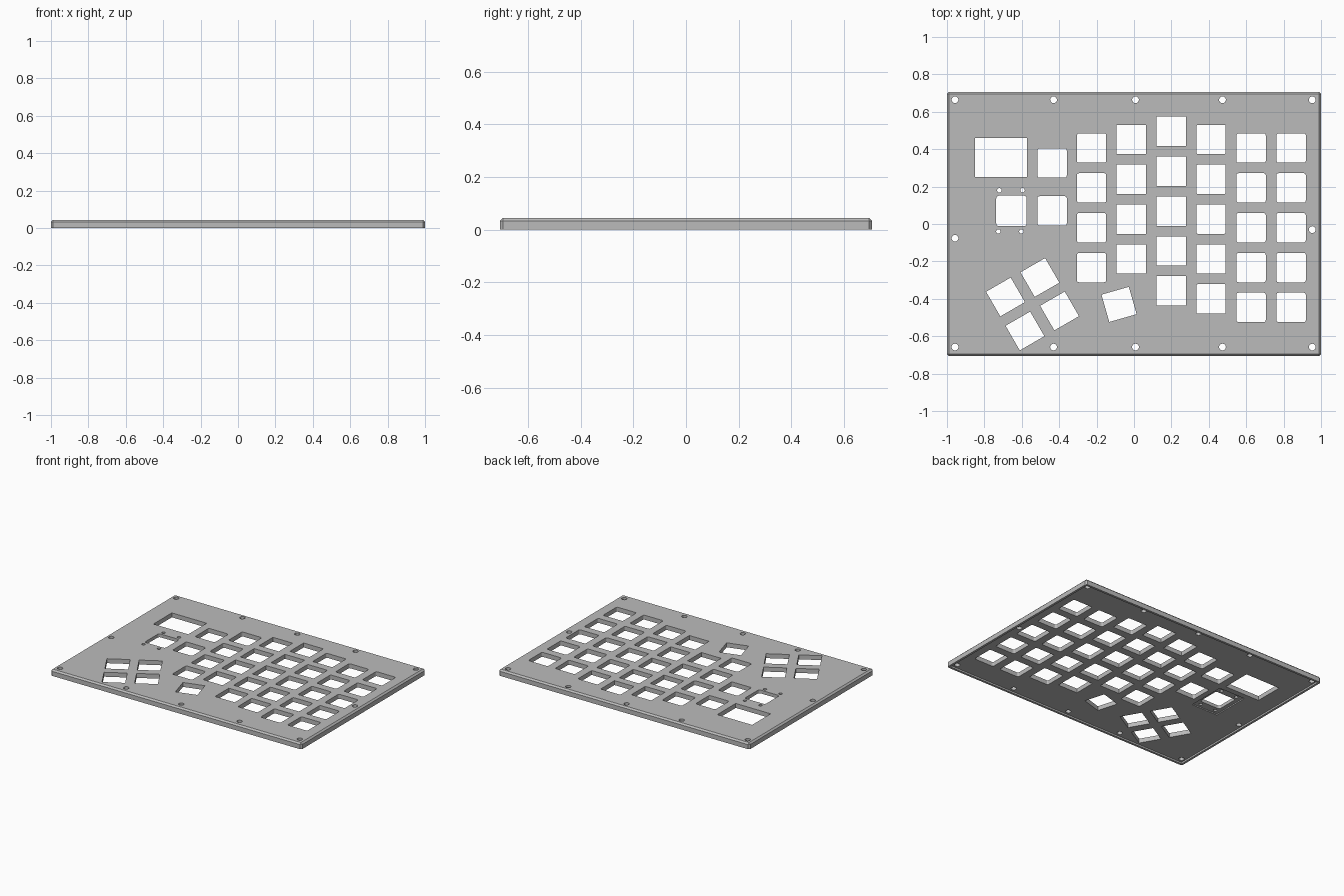
import bpy, bmesh, math
from mathutils import Matrix, Vector

if "Cube" in bpy.data.objects:
    bpy.data.objects.remove(bpy.data.objects["Cube"], do_unlink=True)

WIDTH, DEPTH, HEIGHT = 2.0, 1.414, 0.044
CHAMFER, LIP, RECESS = 0.011, 0.016, 0.012
KEY, PITCH = 0.157, 0.213

grey = bpy.data.materials.new("plate_grey")
grey.use_nodes = True
grey.diffuse_color = (0.5, 0.5, 0.5, 1)
grey.node_tree.nodes["Principled BSDF"].inputs["Base Color"].default_value = (0.5, 0.5, 0.5, 1)


def make_object(name, bm):
    bmesh.ops.recalc_face_normals(bm, faces=bm.faces)
    mesh = bpy.data.meshes.new(name)
    bm.to_mesh(mesh)
    bm.free()
    mesh.materials.append(grey)
    obj = bpy.data.objects.new(name, mesh)
    bpy.context.collection.objects.link(obj)
    return obj


def prism(bm, outline, z0, z1):
    face = bm.faces.new([bm.verts.new((p.x, p.y, z0)) for p in outline])
    top = bmesh.ops.extrude_face_region(bm, geom=[face])["geom"]
    verts = [v for v in top if isinstance(v, bmesh.types.BMVert)]
    bmesh.ops.translate(bm, verts=verts, vec=(0, 0, z1 - z0))


def rectangle(x, y, w, d, angle=0, radius=0):
    """Rectangle outline, optionally turned and with rounded corners."""
    points = []
    turn = Matrix.Rotation(math.radians(angle), 2)
    for i, (sx, sy) in enumerate(((1, 1), (-1, 1), (-1, -1), (1, -1))):
        corner = Vector((sx * (w / 2 - radius), sy * (d / 2 - radius)))
        for step in range(5 if radius else 1):
            a = (i + step / 4) * math.pi / 2
            arc = Vector((math.cos(a), math.sin(a))) * radius
            points.append(turn @ (corner + arc) + Vector((x, y)))
    return points


def circle(x, y, r, sides=24):
    return [Vector((x + r * math.cos(math.tau * i / sides),
                    y + r * math.sin(math.tau * i / sides))) for i in range(sides)]


def cutter(name, outlines, z0, z1):
    bm = bmesh.new()
    for outline in outlines:
        prism(bm, outline, z0, z1)
    obj = make_object(name, bm)
    obj.hide_render = True
    return obj


# Plate body with chamfered upright and top edges
bm = bmesh.new()
prism(bm, rectangle(0, 0, WIDTH, DEPTH), 0, HEIGHT)
edges = [e for e in bm.edges if max(v.co.z for v in e.verts) > HEIGHT / 2]
bmesh.ops.bevel(bm, geom=edges, offset=CHAMFER, segments=1, affect='EDGES')
plate = make_object("keyboard_top_plate", bm)

holes = []
# Staggered key columns: x, top key y, key count, corner radius
columns = ((-0.227, 0.406, 4, 0.011), (-0.015, 0.452, 4, 0), (0.2, 0.495, 5, 0),
           (0.412, 0.452, 5, 0.008), (0.626, 0.406, 5, 0.011), (0.84, 0.406, 5, 0.011))
for x, y, count, radius in columns:
    for row in range(count):
        holes.append(rectangle(x, y - row * PITCH, KEY, KEY, 0, radius))

# Inner keys, thumb cluster and single tilted key
for y in (0.326, 0.07):
    holes.append(rectangle(-0.438, y, KEY, KEY, 0, 0.011))
for x, y in ((-0.687, -0.39), (-0.503, -0.286), (-0.583, -0.572), (-0.398, -0.465)):
    holes.append(rectangle(x, y, 0.152, 0.152, 30))
holes.append(rectangle(-0.08, -0.43, 0.152, 0.152, 16))

# Display window and knob opening with its four pin holes
holes.append(rectangle(-0.711, 0.356, 0.278, 0.21))
holes.append(rectangle(-0.655, 0.07, 0.163, 0.163, 0, 0.015))
for x, y in ((-0.72, 0.18), (-0.596, 0.18), (-0.725, -0.04), (-0.602, -0.04)):
    holes.append(circle(x, y, 0.012, 16))

# Screw holes around the border
for x in (-0.957, -0.43, 0.008, 0.473, 0.953):
    for y in (0.664, -0.658):
        holes.append(circle(x, y, 0.018))
holes += [circle(-0.957, -0.076, 0.018), circle(0.953, -0.03, 0.018)]

# Underside recess, knob board pocket, then the through holes
cutters = [
    cutter("underside_recess", [rectangle(0, 0, WIDTH - 2 * LIP, DEPTH - 2 * LIP)], -0.05, RECESS),
    cutter("knob_board_pocket", [rectangle(-0.66, 0.07, 0.21, 0.28)], -0.04, RECESS + 0.008),
    cutter("through_holes", holes, -0.1, 0.1),
]
for tool in cutters:
    mod = plate.modifiers.new(tool.name, 'BOOLEAN')
    mod.operation = 'DIFFERENCE'
    mod.solver = 'EXACT'
    mod.object = tool

# Bake the cuts and drop the cutters
bpy.context.view_layer.update()
result = bpy.data.meshes.new_from_object(plate.evaluated_get(bpy.context.evaluated_depsgraph_get()))
plate.modifiers.clear()
plate.data = result
result.materials.clear()
result.materials.append(grey)
for poly in result.polygons:
    poly.material_index = 0
for tool in cutters:
    bpy.data.objects.remove(tool, do_unlink=True)
